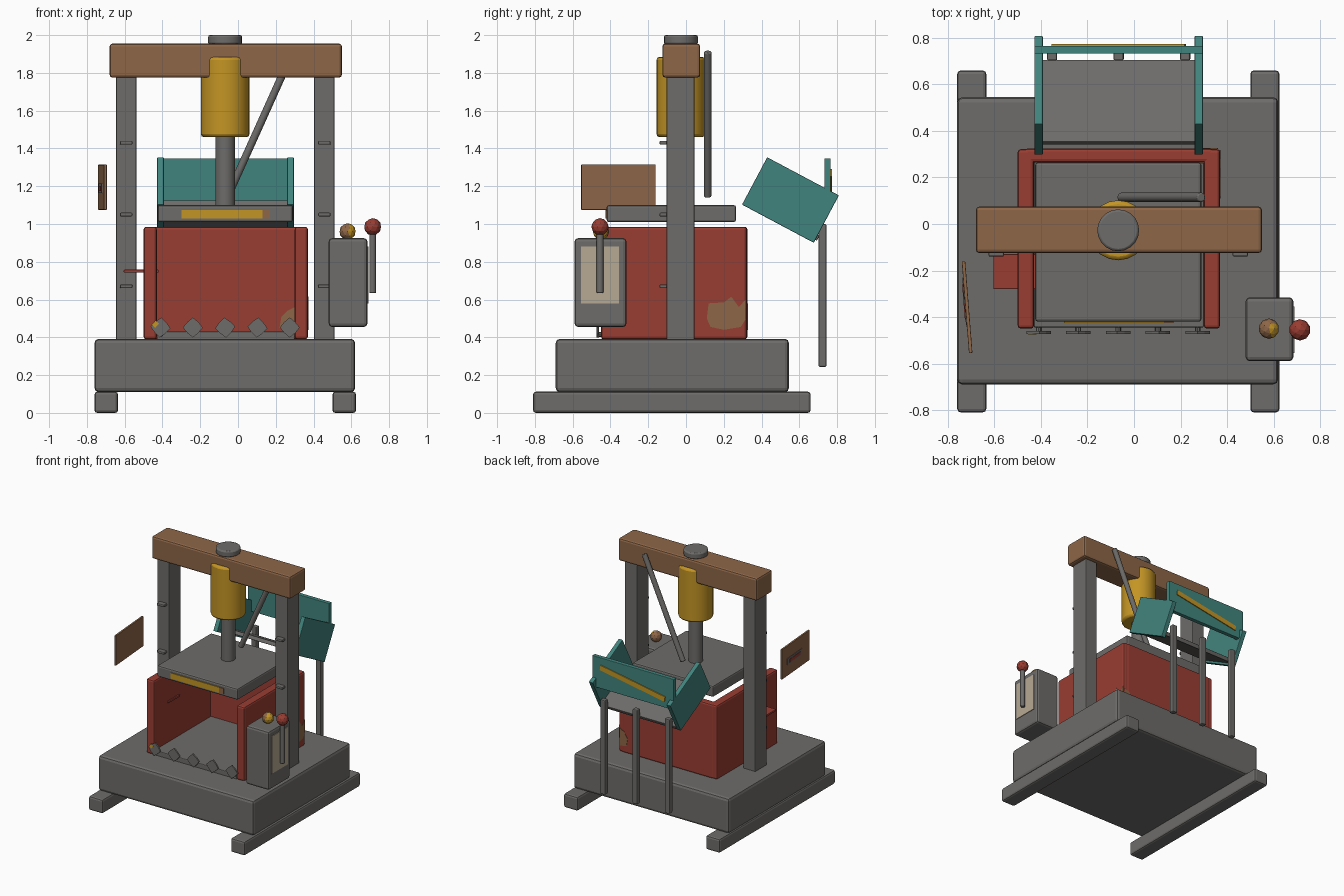
import bpy, bmesh, math
from mathutils import Vector, Matrix

if "Cube" in bpy.data.objects:
    bpy.data.objects.remove(bpy.data.objects["Cube"])


def material(name, r, g, b):
    m = bpy.data.materials.new(name)
    m.use_nodes = True
    m.diffuse_color = (r, g, b, 1)
    m.node_tree.nodes["Principled BSDF"].inputs["Base Color"].default_value = (r, g, b, 1)
    return m


steel = material("steel grey", .155, .15, .143)
red = material("brick red", .32, .047, .032)
teal = material("teal", .053, .23, .205)
yellow = material("ochre yellow", .55, .30, .018)
brown = material("rust brown", .27, .135, .065)
cream = material("cream", .47, .40, .29)


def finish(name, bm, mat, smooth=True):
    bmesh.ops.recalc_face_normals(bm, faces=bm.faces)
    mesh = bpy.data.meshes.new(name)
    bm.to_mesh(mesh)
    bm.free()
    ob = bpy.data.objects.new(name, mesh)
    bpy.context.scene.collection.objects.link(ob)
    mesh.materials.append(mat)
    if smooth:
        bpy.ops.object.select_all(action="DESELECT")
        ob.select_set(True)
        bpy.context.view_layer.objects.active = ob
        bpy.ops.object.shade_smooth_by_angle(angle=math.radians(35))
    return ob


def bevel(ob, width):
    mod = ob.modifiers.new("Bevel", "BEVEL")
    mod.width = width
    mod.segments = 2
    mod.limit_method = "ANGLE"
    mod.angle_limit = math.radians(50)
    return ob


def box(name, x, y, z, mat, soft=.01, turn=0, axis="X"):
    """Box from three (low, high) ranges, turned about its own centre."""
    spans = (x, y, z)
    size = Matrix.Diagonal([b - a for a, b in spans] + [1])
    centre = Matrix.Translation([(a + b) / 2 for a, b in spans])
    bm = bmesh.new()
    bmesh.ops.create_cube(bm, size=1, matrix=centre @ Matrix.Rotation(turn, 4, axis) @ size)
    ob = finish(name, bm, mat, False)
    return bevel(ob, soft) if soft else ob


def rod(name, start, end, radius, mat, soft=.006, sides=20):
    a, b = Vector(start), Vector(end)
    d = b - a
    place = Matrix.Translation((a + b) / 2) @ d.to_track_quat("Z", "Y").to_matrix().to_4x4()
    bm = bmesh.new()
    bmesh.ops.create_cone(bm, cap_ends=True, segments=sides, radius1=radius,
                          radius2=radius, depth=d.length, matrix=place)
    return bevel(finish(name, bm, mat), soft)


def ball(name, centre, radius, mat):
    bm = bmesh.new()
    bmesh.ops.create_icosphere(bm, subdivisions=2, radius=radius,
                               matrix=Matrix.Translation(centre))
    return finish(name, bm, mat, False)


def plate(name, outline, axis, at, thick, mat):
    """Thin plate from a 2D outline, lying across the x or y axis."""
    bm = bmesh.new()
    to3d = (lambda u, v: (at, u, v)) if axis == "x" else (lambda u, v: (u, at, v))
    face = bm.faces.new([bm.verts.new(to3d(u, v)) for u, v in outline])
    new = bmesh.ops.extrude_face_region(bm, geom=[face])["geom"]
    shift = (thick, 0, 0) if axis == "x" else (0, thick, 0)
    bmesh.ops.translate(bm, vec=shift, verts=[g for g in new if isinstance(g, bmesh.types.BMVert)])
    return finish(name, bm, mat, False)


# Base and skids
box("base", (-.76, .62), (-.69, .545), (.11, .392), steel, .022)
for side, x in (("right", -.76), ("left", .50)):
    box(side + "_skid", (x, x + .125), (-.81, .66), (0, .112), steel, .015)

# Posts with rungs, and the beam
for side, x in (("right", -.592), ("left", .457)):
    box(side + "_post", (x - .054, x + .054), (-.103, .045), (.385, 1.79), steel, .006)
    for i in range(3):
        z = .67 + .38 * i
        box(f"{side}_bolt_{i}", (x - .033, x + .033), (-.14, -.095), (z - .01, z + .01), steel, .006)
box("beam", (-.68, .55), (-.125, .075), (1.775, 1.955), brown, .015)

# Ram
cx, cy = -.068, -.027
rod("beam_cap", (cx, cy, 1.95), (cx, cy, 2), .09, steel, .01)
rod("ram_cylinder", (cx, cy, 1.46), (cx, cy, 1.885), .129, yellow, .016)
rod("ram_piston", (cx, cy, 1.08), (cx, cy, 1.48), .052, steel)
rod("diagonal_brace", (-.055, .115, 1.145), (.29, .115, 1.912), .02, steel)
box("press_plate", (-.425, .29), (-.42, .265), (1.01, 1.1), steel, .012)
box("press_stripe", (-.30, .13), (-.426, -.418), (1.03, 1.075), yellow, 0)
box("press_stripe_end", (.13, .17), (-.426, -.418), (1.03, 1.075), brown, 0)

# Open-fronted chamber
box("chamber_right_wall", (-.50, -.43), (-.45, .322), (.39, .985), red, .014)
box("chamber_left_wall", (.30, .37), (-.45, .322), (.39, .985), red, .014)
box("chamber_back_wall", (-.47, .34), (.265, .325), (.39, .985), red, .014)
box("chamber_floor", (-.43, .30), (-.445, .27), (.385, .43), steel, .006)
box("side_shelf", (-.605, -.42), (-.28, -.13), (.742, .758), red, .004)

# Rust patches at the back corner
plate("rust_side", [(.11, .50), (.13, .455), (.2, .44), (.29, .455), (.318, .5), (.315, .6),
                    (.28, .56), (.24, .615), (.2, .585), (.12, .58)], "x", .368, .004, brown)
plate("rust_back", [(.30, .45), (.36, .44), (.362, .58), (.32, .56), (.29, .51)], "y", .323, .004, brown)
plate("rust_inside", [(.22, .45), (.3, .44), (.3, .56), (.26, .54), (.23, .51)], "y", .261, .005, brown)

# Row of teeth along the chamber mouth
for i in range(5):
    x = -.41 + .171 * i
    outline = []
    for k in range(8):
        t = math.radians(45 * k + (i % 3 - 1) * 5)
        r = .053 if k % 2 == 0 else .041
        outline.append((x + r * math.cos(t), .452 + r * math.sin(t)))
    plate(f"tooth_{i}", outline, "y", -.473, .012, steel)
    rod(f"tooth_pin_{i}", (x, -.465, .415), (x, -.435, .415), .012, steel, .002, 8)
box("tooth_rust", (-.45, -.425), (-.475, -.472), (.455, .485), yellow, 0, .7, "Y")

# Control box with lever and button
box("control_box", (.48, .685), (-.59, -.315), (.455, .925), steel, .018)
box("control_panel", (.682, .69), (-.555, -.355), (.58, .88), cream, 0)
rod("lever", (.713, -.455, .635), (.713, -.455, .96), .018, steel, .004, 12)
ball("lever_knob", (.713, -.455, .985), .046, red)
button = ball("button", (.58, -.45, .96), .044, brown)
button.data.materials.append(yellow)
for p in button.data.polygons:
    p.material_index = 1 if p.normal.x > .1 and p.normal.y < .6 else 0

# Floating notice board
turn = math.radians(4.5)
box("notice_board", (-.725, -.71), (-.555, -.16), (1.075, 1.315), brown, .003, turn, "Z")
box("board_slot", (-.730, -.722), (-.44, -.23), (1.165, 1.215), steel, 0, turn, "Z")
box("board_mark", (-.733, -.726), (-.41, -.26), (1.175, 1.20), red, 0, turn, "Z")

# Tilted chute behind the chamber
tilt = math.radians(-28)
cy, cz = .553, 1.127
for side, x in (("right", -.428), ("left", .26)):
    box(side + "_chute_side", (x, x + .036), (cy - .215, cy + .215), (cz - .142, cz + .142),
        teal, .004, tilt)
box("chute_floor", (-.40, .265), (.323, .723), (1.004, 1.034), steel, .004, tilt)
box("chute_back", (-.428, .296), (.732, .766), (1.1, 1.347), teal, .004)
box("chute_stripe", (-.355, .225), (.764, .773), (1.2, 1.24), yellow, 0, math.radians(-10), "Y")
for i, x in enumerate((-.352, -.066, .22)):
    box(f"chute_leg_{i}", (x - .022, x + .022), (.702, .744), (.243, 1.0), steel, .008)
